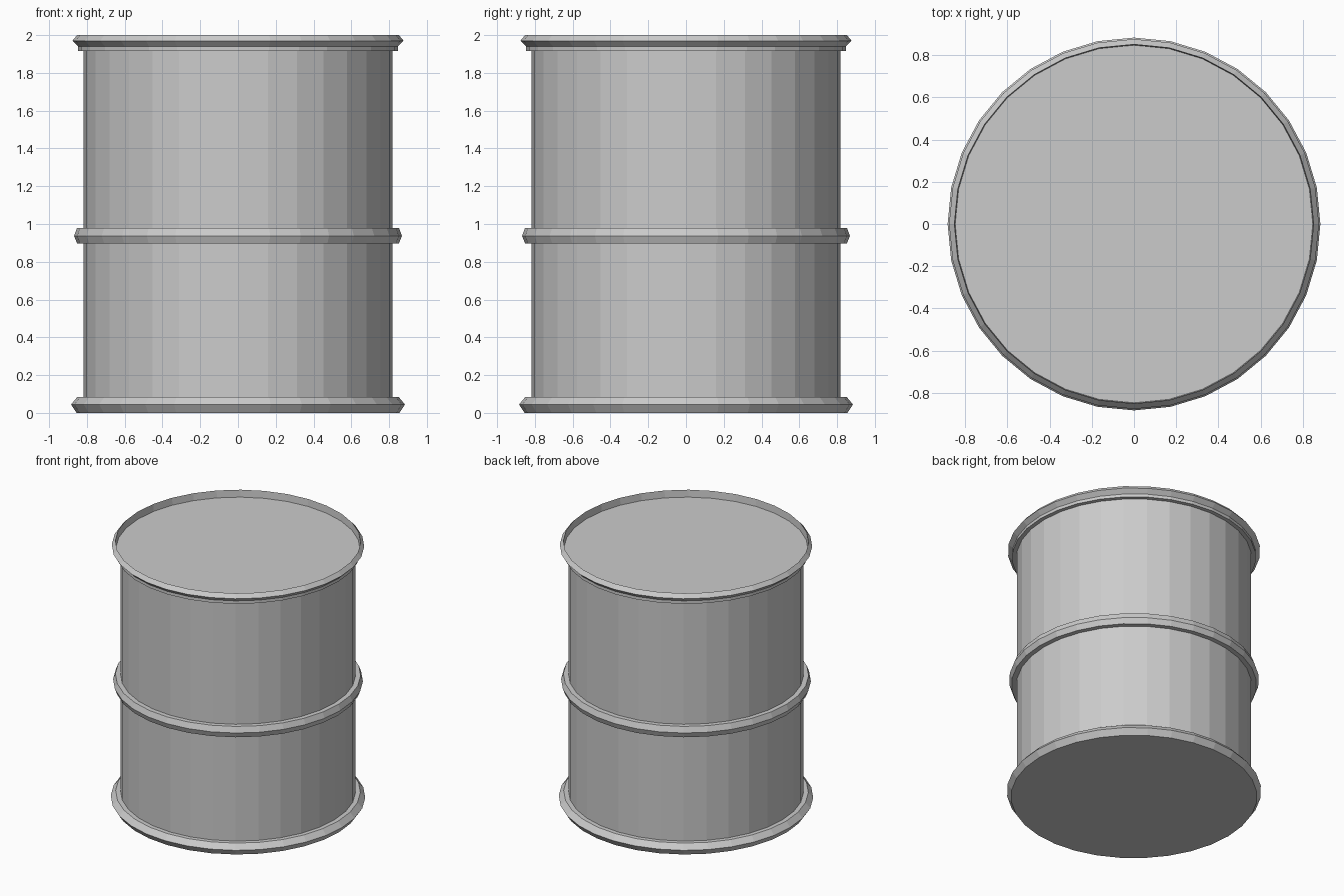
import bpy
import bmesh
from math import cos, sin, tau

SIDES = 32

cube = bpy.data.objects.get("Cube")
if cube:
    bpy.data.objects.remove(cube, do_unlink=True)

# One plain steel colour
steel = bpy.data.materials.new("steel_grey")
STEEL_RGBA = (0.6, 0.6, 0.6, 1)
steel.use_nodes = True
steel.diffuse_color = STEEL_RGBA
steel.node_tree.nodes["Principled BSDF"].inputs["Base Color"].default_value = STEEL_RGBA


def lathe(name, profile, cap_start=False, cap_end=False):
    """Spin (radius, height) points around z, listed bottom to top on the outside."""
    bm = bmesh.new()
    rings = [[bm.verts.new((r * cos(tau * i / SIDES), r * sin(tau * i / SIDES), z))
              for i in range(SIDES)] for r, z in profile]
    for low, high in zip(rings, rings[1:]):
        for i in range(SIDES):
            j = (i + 1) % SIDES
            bm.faces.new((low[i], low[j], high[j], high[i]))
    if cap_start:
        bm.faces.new(rings[0][::-1])
    if cap_end:
        bm.faces.new(rings[-1])
    mesh = bpy.data.meshes.new(name)
    bm.to_mesh(mesh)
    bm.free()
    mesh.materials.append(steel)
    obj = bpy.data.objects.new(name, mesh)
    bpy.context.collection.objects.link(obj)
    return obj


BODY = 0.817

# Straight wall between the hoops
lathe("drum_wall", [(BODY, 0.08), (BODY, 1.92)])

# Bottom hoop with the closed base
lathe("base_hoop", [(0.855, 0), (0.884, 0.045), (0.85, 0.085), (BODY, 0.085)],
      cap_start=True)

# Raised hoop around the middle
lathe("middle_hoop", [(BODY, 0.897), (0.852, 0.897), (0.868, 0.937),
                      (0.852, 0.98), (BODY, 0.98)])

# Top rim with collar and recessed lid
lathe("top_rim_and_lid", [(BODY, 1.917), (0.847, 1.917), (0.847, 1.94),
                          (0.877, 1.97), (0.852, 2), (0.848, 1.945)],
      cap_end=True)
